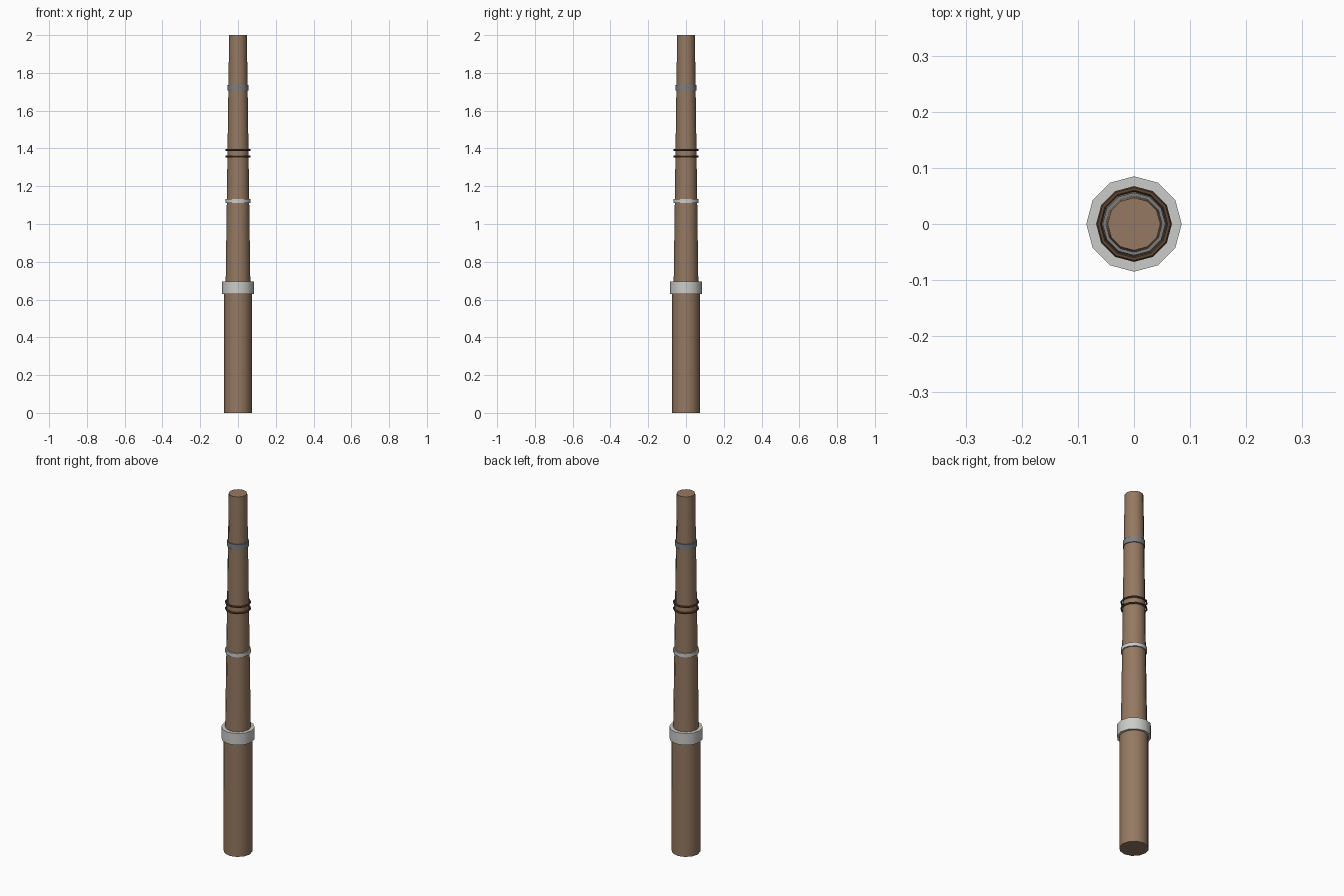
import bpy
import math

cube = bpy.data.objects.get("Cube")
if cube:
    bpy.data.objects.remove(cube, do_unlink=True)

SIDES = 12


def material(name, rgb):
    mat = bpy.data.materials.new(name)
    mat.use_nodes = True
    mat.diffuse_color = (*rgb, 1)
    mat.node_tree.nodes["Principled BSDF"].inputs["Base Color"].default_value = (*rgb, 1)
    return mat


def finish(name, mat):
    obj = bpy.context.object
    obj.name = name
    obj.data.materials.append(mat)
    bpy.ops.object.shade_smooth_by_angle(angle=math.radians(40))
    return obj


def section(name, bottom, top, r_bottom, r_top, mat):
    bpy.ops.mesh.primitive_cone_add(vertices=SIDES, radius1=r_bottom, radius2=r_top,
                                    depth=top - bottom, location=(0, 0, (bottom + top) / 2))
    return finish(name, mat)


def hoop(name, z, radius, tube, mat):
    bpy.ops.mesh.primitive_torus_add(major_segments=SIDES, minor_segments=6,
                                     major_radius=radius, minor_radius=tube,
                                     location=(0, 0, z))
    return finish(name, mat)


wood = material("brown wood", (0.30, 0.19, 0.12))
white = material("pale grey paint", (0.60, 0.60, 0.58))
steel = material("grey metal", (0.20, 0.215, 0.23))
rope = material("dark brown rope", (0.10, 0.06, 0.035))

# Mast: straight lower post and tapering upper pole
section("lower_post", 0, 0.66, 0.073, 0.073, wood)
section("upper_pole", 0.64, 2, 0.066, 0.047, wood)

# Collar and bands
section("collar", 0.63, 0.695, 0.085, 0.085, white)
section("middle_band", 1.112, 1.132, 0.066, 0.066, white)
section("top_band", 1.707, 1.737, 0.056, 0.056, steel)

# Pair of rope hoops
for label, z in (("lower", 1.357), ("upper", 1.392)):
    hoop(label + "_rope_hoop", z, 0.0625, 0.005, rope)
